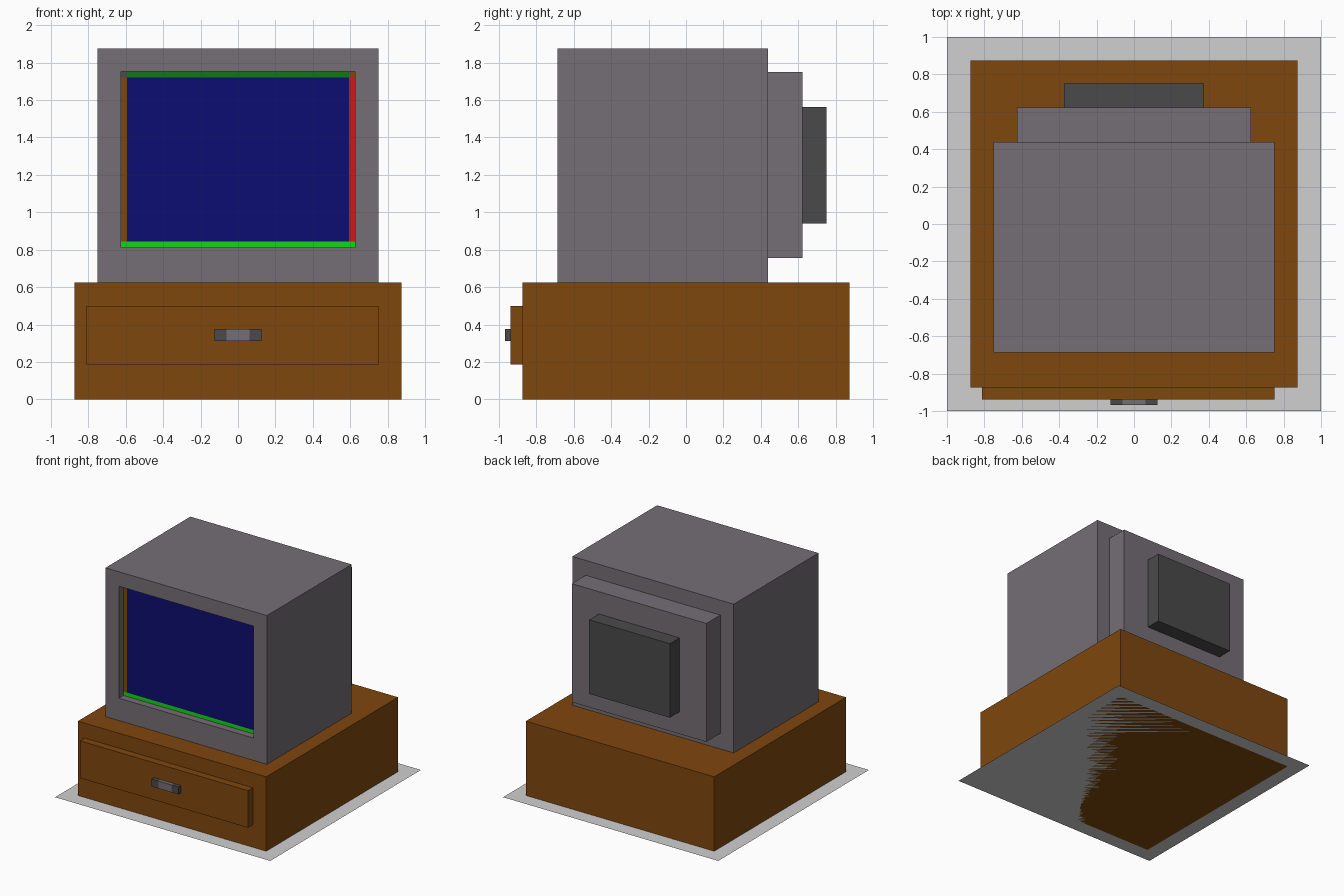
import bpy, bmesh

if "Cube" in bpy.data.objects:
    bpy.data.objects.remove(bpy.data.objects["Cube"])


def material(name, srgb):
    mat = bpy.data.materials.new(name)
    lin = [((c / 255 + 0.055) / 1.055) ** 2.4 if c > 10 else c / 255 / 12.92 for c in srgb]
    mat.diffuse_color = (*lin, 1)
    mat.use_nodes = True
    mat.node_tree.nodes["Principled BSDF"].inputs["Base Color"].default_value = mat.diffuse_color
    return mat


WOOD = material("brown wood", (127, 71, 14))
CASE = material("warm grey plastic", (117, 110, 117))
DARK = material("dark grey plastic", (74, 74, 74))
PLATE = material("light grey", (208, 208, 208))
BLUE = material("screen blue", (13, 13, 114))
GREEN = material("bright green", (18, 215, 18))
DEEP = material("deep green", (18, 118, 22))
RED = material("red", (215, 20, 20))


def add_object(name, bm, mat):
    bmesh.ops.recalc_face_normals(bm, faces=bm.faces)
    mesh = bpy.data.meshes.new(name)
    bm.to_mesh(mesh)
    bm.free()
    mesh.materials.append(mat)
    obj = bpy.data.objects.new(name, mesh)
    bpy.context.collection.objects.link(obj)
    return obj


def box_bmesh(x, y, z):
    bm = bmesh.new()
    bmesh.ops.create_cube(bm, size=1)
    for v in bm.verts:
        v.co = [r[0] if c < 0 else r[1] for c, r in zip(v.co, (x, y, z))]
    return bm


def box(name, mat, x, y, z):
    return add_object(name, box_bmesh(x, y, z), mat)


# Thin plate under everything
bm = bmesh.new()
bmesh.ops.create_grid(bm, x_segments=1, y_segments=1, size=1)
add_object("floor_plate", bm, PLATE)

# Wooden stand with drawer and handle
box("stand", WOOD, (-0.875, 0.875), (-0.875, 0.875), (0, 0.625))
box("drawer_front", WOOD, (-0.8125, 0.75), (-0.9375, -0.875), (0.1875, 0.5))
HY, HZ = (-0.969, -0.9375), (0.3125, 0.375)
box("handle_left", DARK, (-0.125, -0.0625), HY, HZ)
box("handle_grip", CASE, (-0.0625, 0.0625), HY, HZ)
box("handle_right", DARK, (0.0625, 0.125), HY, HZ)

# Monitor case: the front face is inset, then pushed back as a recess
X0, X1, Z0, Z1 = -0.625, 0.625, 0.8125, 1.753
bm = box_bmesh((-0.75, 0.75), (-0.6875, 0.4375), (0.625, 1.875))
bm.normal_update()
front = min(bm.faces, key=lambda f: f.calc_center_median().y)
for depth in (-0.6875, -0.62):
    bmesh.ops.inset_individual(bm, faces=[front], thickness=0.05)
    for v in front.verts:
        v.co = (X0 if v.co.x < 0 else X1, depth, Z0 if v.co.z < 1.25 else Z1)
add_object("monitor_case", bm, CASE)

# Rear steps of the monitor
box("monitor_back", CASE, (-0.625, 0.625), (0.4375, 0.622), (0.755, 1.75))
box("rear_cover", DARK, (-0.375, 0.375), (0.622, 0.75), (0.94, 1.5625))

# Screen and coloured edge strips, as thin plates on the recess floor
SY = (-0.626, -0.619)
W = 0.032
box("screen", BLUE, (X0 + W, X1 - W), SY, (Z0 + W, Z1 - W))
box("strip_bottom", GREEN, (X0, X1), SY, (Z0, Z0 + W))
box("strip_top", DEEP, (X0 + W, X1 - W), SY, (Z1 - W, Z1))
box("strip_left", WOOD, (X0, X0 + W), SY, (Z0 + W, Z1 - W))
box("strip_right", RED, (X1 - W, X1), SY, (Z0 + W, Z1 - W))
box("corner_left", DARK, (X0, X0 + W), SY, (Z1 - W, Z1))
box("corner_right", WOOD, (X1 - W, X1), SY, (Z1 - W, Z1))
